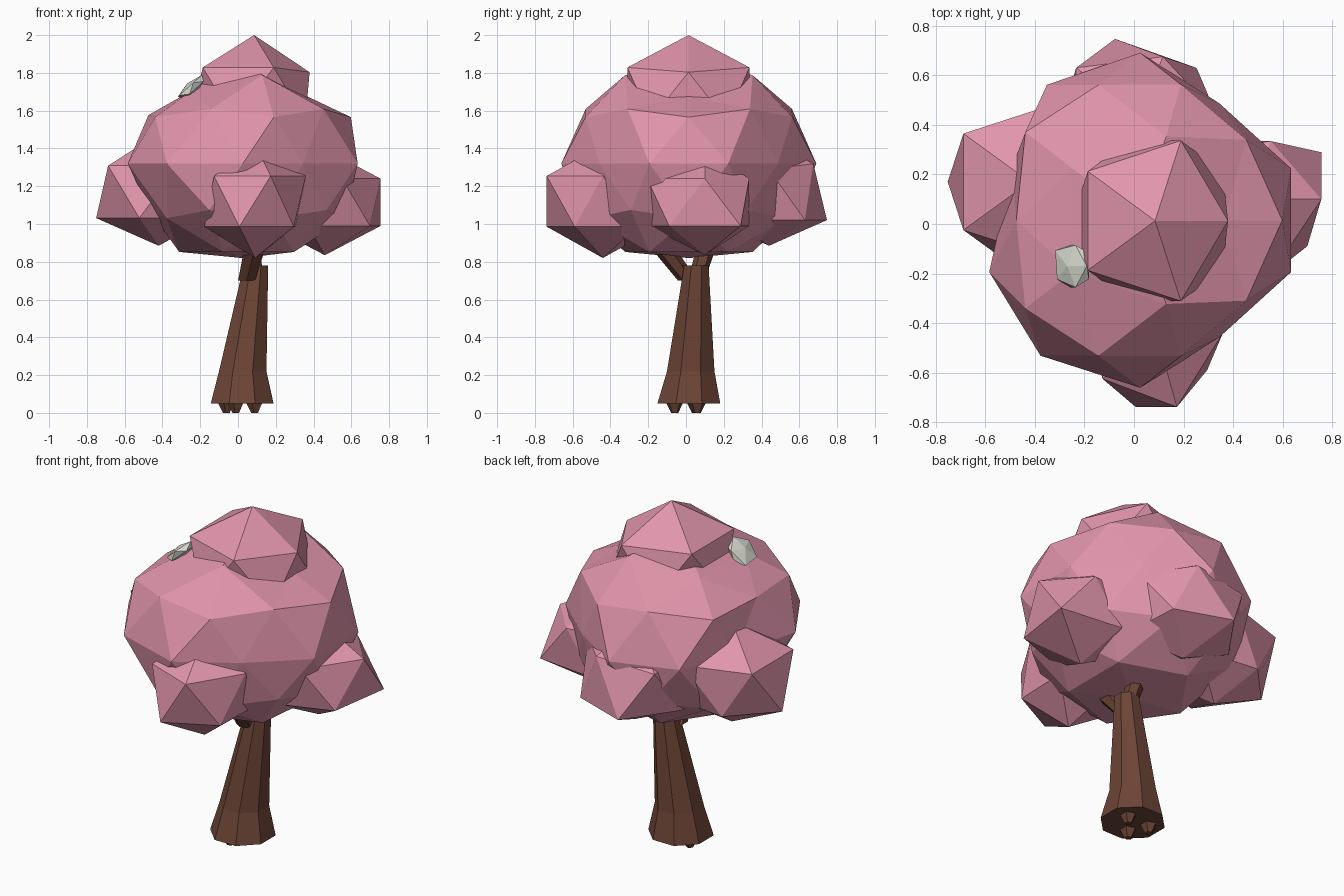
import bpy, bmesh, math
from mathutils import Vector, Matrix

if "Cube" in bpy.data.objects:
    bpy.data.objects.remove(bpy.data.objects["Cube"], do_unlink=True)


def material(name, rgb):
    m = bpy.data.materials.new(name)
    m.use_nodes = True
    color = (*rgb, 1)
    m.diffuse_color = color
    bsdf = m.node_tree.nodes["Principled BSDF"]
    bsdf.inputs["Base Color"].default_value = color
    bsdf.inputs["Roughness"].default_value = 0.9
    return m


PINK = material("blossom_pink", (0.75, 0.30, 0.41))
BROWN = material("bark_brown", (0.15, 0.058, 0.037))
GREY = material("pale_grey", (0.67, 0.68, 0.61))


def finish(bm, name, mat):
    bmesh.ops.recalc_face_normals(bm, faces=bm.faces)
    mesh = bpy.data.meshes.new(name)
    bm.to_mesh(mesh)
    bm.free()
    mesh.materials.append(mat)
    obj = bpy.data.objects.new(name, mesh)
    bpy.context.collection.objects.link(obj)
    return obj


def clump(name, center, radii, mat=PINK, detail=1, tilt=0, dents=()):
    """Faceted ellipsoid; each dent (degrees, height, shift) moves one corner of the unit ball."""
    bm = bmesh.new()
    bmesh.ops.create_icosphere(bm, subdivisions=detail, radius=1)
    picks = []
    for degrees, z, shift in dents:
        r, a = math.sqrt(1 - z * z), math.radians(degrees)
        spot = Vector((r * math.cos(a), r * math.sin(a), z))
        picks.append((min(bm.verts, key=lambda v: (v.co - spot).length), shift))
    for vert, shift in picks:
        vert.co += Vector(shift)
    bm.transform(Matrix.Translation(center) @ Matrix.Rotation(tilt, 4, 'Y')
                 @ Matrix.Diagonal((*radii, 1)))
    return finish(bm, name, mat)


def tube(name, rings, sides=8):
    """Flat-sided tube through rings of (x, y, z, radius)."""
    bm = bmesh.new()
    loops = []
    for x, y, z, r in rings:
        angles = [math.tau * (i + 0.5) / sides for i in range(sides)]
        loops.append([bm.verts.new((x + r * math.cos(a), y + r * math.sin(a), z))
                      for a in angles])
    for low, high in zip(loops, loops[1:]):
        for i in range(sides):
            j = (i + 1) % sides
            bm.faces.new((low[i], low[j], high[j], high[i]))
    bm.faces.new(loops[0][::-1])
    bm.faces.new(loops[-1])
    return finish(bm, name, BROWN)


# Main crown: flattened below, pressed in at the sides and under the top tuft
crown_dents = [
    (0, -1, (0, 0, 0.09)),
    (0, 0.85, (0, 0, -0.2)),
    (144, 0.85, (0, 0, -0.15)),
    (216, 0.85, (0, 0, -0.15)),
    (180, 0.53, (0.07, 0, -0.06)),
    (162, 0, (0.15, 0.02, 0)),
    (234, 0, (-0.04, 0, 0)),
    (180, -0.45, (0.12, 0, 0)),
    (216, -0.53, (0.06, 0.04, 0)),
]
for side in (1, -1):
    crown_dents += [
        (54 * side, 0, (-0.09, -0.11 * side, 0)),
        (72 * side, 0.45, (-0.02, -0.04 * side, 0)),
        (36 * side, 0.53, (-0.02, -0.02 * side, 0)),
        (36 * side, -0.45, (-0.03, -0.07 * side, 0)),
        (72 * side, -0.53, (-0.02, -0.04 * side, 0)),
    ]
clump("main_crown", (0.025, 0.015, 1.32), (0.64, 0.675, 0.55), detail=2, dents=crown_dents)

# Top tuft with one corner pulled in
clump("top_tuft", (0.085, 0.013, 1.69), (0.375, 0.38, 0.31),
      dents=[(0, 0.45, (-0.11, 0, -0.08))])

# Side tufts around the crown
clump("front_tuft", (0.09, -0.44, 1.12), (0.30, 0.35, 0.30),
      dents=[(-36, -0.45, (-0.04, 0.1, 0))])
clump("right_tuft", (-0.42, 0.17, 1.17), (0.37, 0.37, 0.31),
      dents=[(108, -0.45, (0, -0.2, 0)), (0, -1, (0, 0, 0.08))])
clump("left_tuft", (0.46, 0.10, 1.115), (0.33, 0.36, 0.28),
      dents=[(72, 0.45, (0, -0.2, 0)), (36, -0.45, (0.17, 0, 0)),
             (108, -0.45, (0, -0.2, 0))])
clump("back_tuft", (0.02, 0.44, 1.155), (0.35, 0.36, 0.30),
      dents=[(72, 0.45, (0, -0.2, 0.1)), (0, -1, (0, 0, 0.1)),
             (36, -0.45, (-0.06, 0, 0))])

# Small pale chip on the crown
clump("pale_chip", (-0.246, -0.17, 1.718), (0.10, 0.10, 0.035), GREY,
      tilt=math.radians(-42), dents=[(144, 0.45, (-0.1, 0.1, 0)), (180, -0.45, (0.2, 0, 0))])

# Trunk with flared foot, and branches into the crown
tube("trunk", [(0.022, 0.015, 0.05, 0.18), (0.025, 0.025, 0.22, 0.136),
               (0.095, 0.055, 0.78, 0.07)])
tube("front_branch", [(0.045, 0.01, 0.70, 0.052), (0.11, -0.18, 0.95, 0.07)], 6)
tube("back_branch", [(0.095, 0.06, 0.72, 0.045), (0.06, 0.13, 0.95, 0.055)], 6)

# Root stubs under the foot
for i, (x, y) in enumerate([(-0.06, 0.05), (-0.01, -0.06), (0.09, 0.06)]):
    tube(f"root_{i + 1}", [(x, y, 0, 0.02), (x, y, 0.06, 0.05)], 5)
